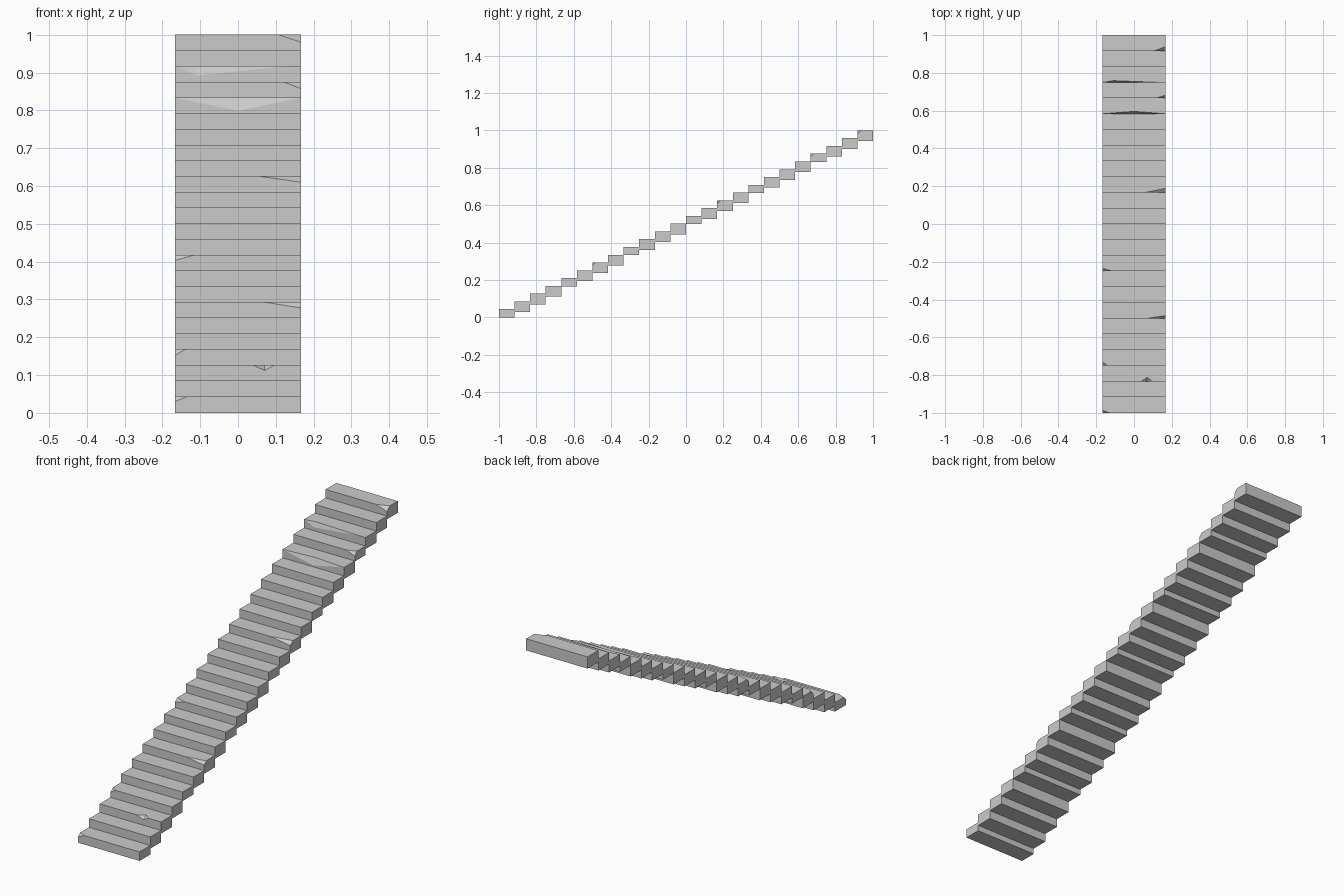
import bpy, bmesh, math

if "Cube" in bpy.data.objects:
    bpy.data.objects.remove(bpy.data.objects["Cube"])

STEPS = 24
RUN = 2 / STEPS
RISE = 0.956 / 23
HW = 1 / 6

# step index: (side, chip width, chip depth, chip drop)
CORNER_CHIPS = {
    0: (-1, 0.035, 0.015, 0.014), 3: (-1, 0.028, 0.02, 0.017),
    6: (1, 0.10, 0.015, 0.016), 9: (-1, 0.053, 0.016, 0.015),
    14: (1, 0.11, 0.022, 0.016), 20: (1, 0.046, 0.016, 0.018),
    23: (1, 0.06, 0.022, 0.02),
}
# step index: (left x, middle x, right x, chip depth, chip drop)
EDGE_CHIPS = {
    2: (0.038, 0.07, 0.098, 0.022, 0.015),
    19: (-0.166, 0.0, 0.166, 0.013, 0.035),
    21: (-0.166, -0.11, 0.13, 0.009, 0.025),
}


def finish(bm, name):
    bmesh.ops.recalc_face_normals(bm, faces=bm.faces)
    mesh = bpy.data.meshes.new(name)
    bm.to_mesh(mesh)
    bm.free()
    obj = bpy.data.objects.new(name, mesh)
    bpy.context.collection.objects.link(obj)


def hull_step(name, y, bottom, top, chip):
    """Box step, optionally with one front top corner broken off."""
    pts = [(x, yy, z) for x in (-HW, HW) for yy in (y, y + RUN) for z in (bottom, top)]
    if chip:
        s, w, d, h = chip
        pts.remove((s * HW, y, top))
        pts += [(s * (HW - w), y, top), (s * HW, y + d, top), (s * HW, y, top - h)]
    bm = bmesh.new()
    verts = [bm.verts.new(p) for p in pts]
    bmesh.ops.convex_hull(bm, input=verts)
    bmesh.ops.dissolve_limit(bm, angle_limit=math.radians(1),
                             verts=bm.verts[:], edges=bm.edges[:])
    finish(bm, name)


def notched_step(name, y, bottom, top, chip):
    """Box step with a two-facet notch in its front top edge."""
    x0, xm, x1, d, h = chip
    y2 = y + RUN
    bm = bmesh.new()
    v = {k: bm.verts.new(p) for k, p in {
        "a": (-HW, y, bottom), "b": (HW, y, bottom), "c": (HW, y2, bottom), "d": (-HW, y2, bottom),
        "e": (-HW, y, top), "f": (HW, y, top), "g": (HW, y2, top), "h": (-HW, y2, top),
        "l": (x0, y, top), "r": (x1, y, top),
        "t": (xm, y + d, top), "u": (xm, y, top - h)}.items()}
    for face in ("abcd", "bcgf", "cdhg", "daeh", "abfrule", "eltrfgh", "lut", "utr"):
        if face == "daeh":
            face = "aehd"
        bm.faces.new([v[k] for k in face])
    finish(bm, name)


# Staircase: every fourth tread is thinner underneath
for i in range(STEPS):
    top = 0.044 + i * RISE
    bottom = top - (0.044 if i % 4 == 0 else 0.057)
    y = -1 + i * RUN
    name = f"step_{i + 1:02d}"
    if i in EDGE_CHIPS:
        notched_step(name, y, bottom, top, EDGE_CHIPS[i])
    else:
        hull_step(name, y, bottom, top, CORNER_CHIPS.get(i))
